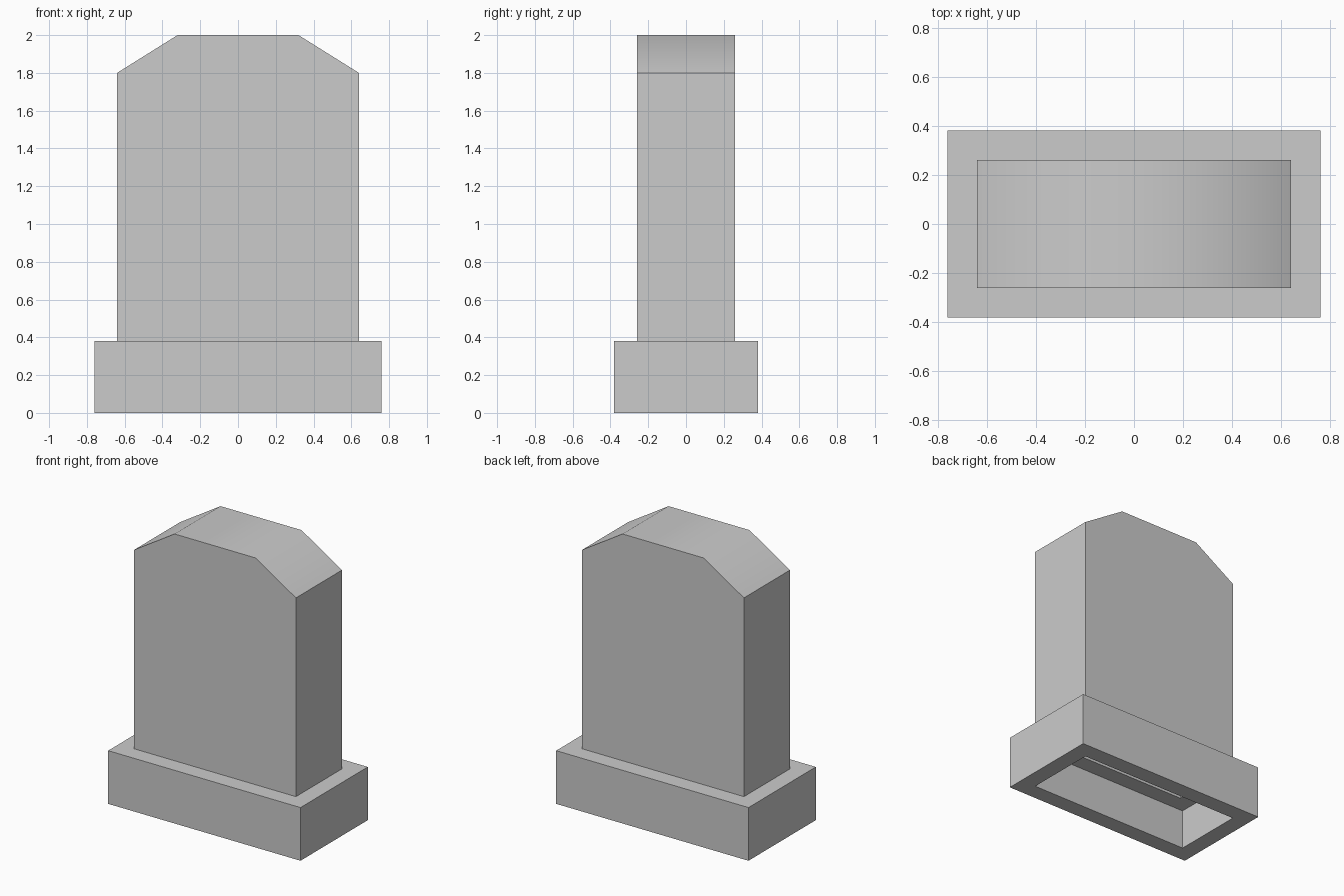
import bpy
import bmesh
import math

cube = bpy.data.objects.get("Cube")
if cube:
    bpy.data.objects.remove(cube, do_unlink=True)

# Single stone material
stone = bpy.data.materials.new("grey_stone")
stone.use_nodes = True
colour = (0.6, 0.6, 0.6, 1)
stone.diffuse_color = colour
stone.node_tree.nodes["Principled BSDF"].inputs["Base Color"].default_value = colour


def finish(bm, name):
    """Smooth shallow bends, keep hard corners sharp, and link the object."""
    bmesh.ops.recalc_face_normals(bm, faces=bm.faces)
    for face in bm.faces:
        face.smooth = True
    for edge in bm.edges:
        edge.smooth = edge.calc_face_angle(0) < math.radians(45)
    mesh = bpy.data.meshes.new(name)
    bm.to_mesh(mesh)
    bm.free()
    mesh.materials.append(stone)
    obj = bpy.data.objects.new(name, mesh)
    bpy.context.collection.objects.link(obj)
    return obj


def rectangle(bm, hx, hy, z):
    return [bm.verts.new((sx * hx, sy * hy, z))
            for sx, sy in ((-1, -1), (1, -1), (1, 1), (-1, 1))]


def bridge(bm, a, b):
    for i in range(len(a)):
        j = (i + 1) % len(a)
        bm.faces.new((a[i], a[j], b[j], b[i]))


def open_slab(bm, hx, hy, bottom, shoulder, top):
    """Slab with a chamfered top and no underside; returns its bottom rim."""
    half = [(hx, bottom), (hx, shoulder), (hx / 2, top)]
    outline = half + [(-x, z) for x, z in reversed(half)]
    front = [bm.verts.new((x, -hy, z)) for x, z in outline]
    back = [bm.verts.new((x, hy, z)) for x, z in outline]
    bm.faces.new(front)
    bm.faces.new(back)
    for i in range(len(outline) - 1):
        bm.faces.new((front[i], front[i + 1], back[i + 1], back[i]))
    return [front[-1], front[0], back[0], back[-1]]


# Plinth: a rectangular frame open underneath
WALL = 0.12
HX, HY = 0.64, 0.26
PLINTH_TOP = 0.38
bm = bmesh.new()
rings = [rectangle(bm, HX + grow, HY + grow, z)
         for grow, z in ((0, 0), (WALL, 0), (WALL, PLINTH_TOP), (0, PLINTH_TOP))]
for i in range(len(rings)):
    bridge(bm, rings[i], rings[(i + 1) % len(rings)])
finish(bm, "plinth")

# Headstone: a hollow slab set into the frame, with a thick rim below
bm = bmesh.new()
LEDGE = 0.285
outer = open_slab(bm, HX, HY, LEDGE, 1.8, 2.0)
inner = open_slab(bm, HX - WALL, HY - WALL, LEDGE, 1.73, 1.9)
bridge(bm, outer, inner)
finish(bm, "headstone")
